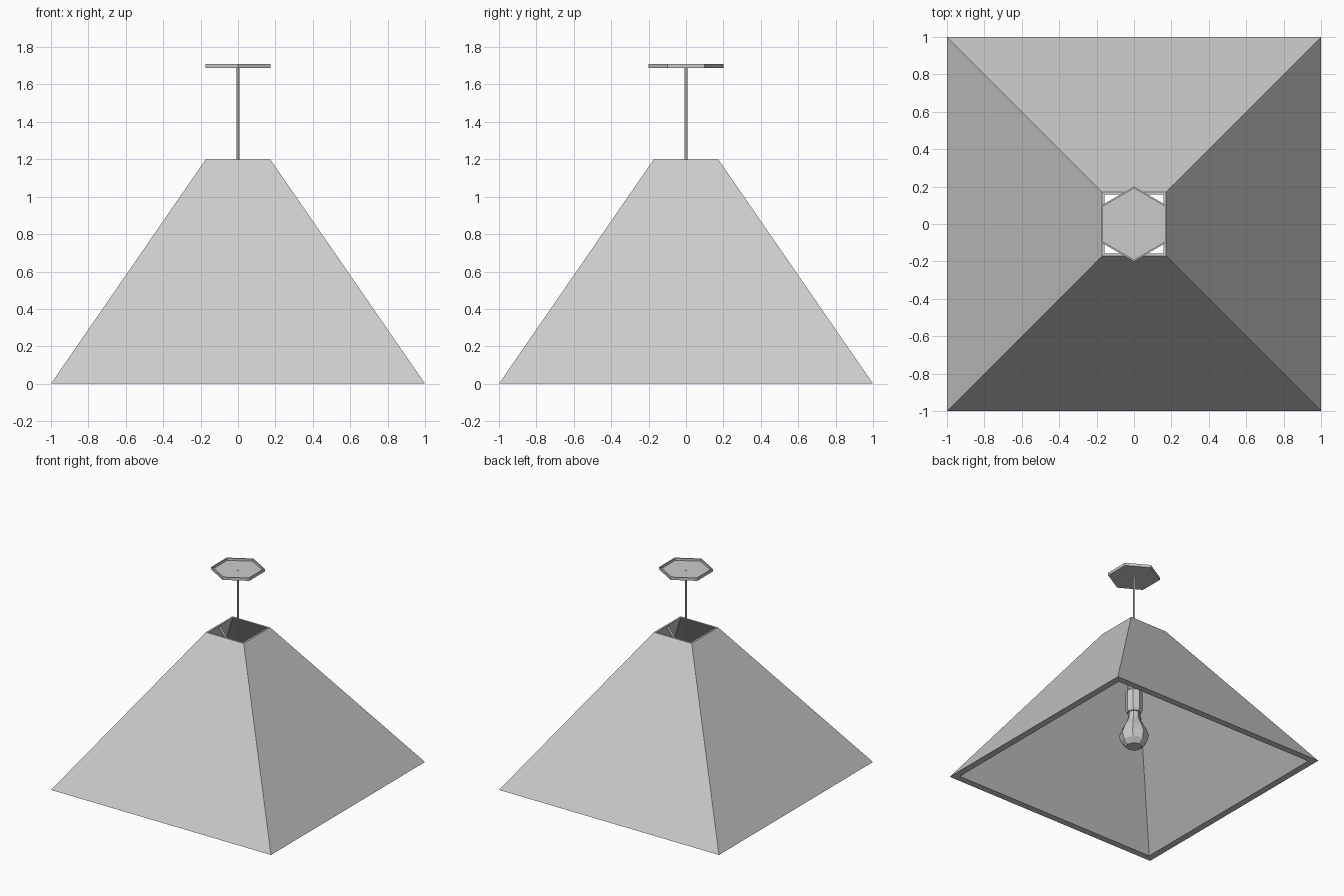
import bpy, math
from mathutils import Vector

if "Cube" in bpy.data.objects:
    bpy.data.objects.remove(bpy.data.objects["Cube"])


def make(name, verts, faces):
    mesh = bpy.data.meshes.new(name)
    mesh.from_pydata(verts, [], faces)
    mesh.update()
    ob = bpy.data.objects.new(name, mesh)
    bpy.context.collection.objects.link(ob)
    return ob


def lathe(name, profile, sides, start=math.pi / 2, closed=False):
    """Spin (radius, z) points; caps both ends unless the profile is a closed loop."""
    verts = [(r * math.cos(start + math.tau * i / sides),
              r * math.sin(start + math.tau * i / sides), z)
             for r, z in profile for i in range(sides)]
    n = len(profile)
    faces = []
    for j in range(n if closed else n - 1):
        a, b = j * sides, (j + 1) % n * sides
        for i in range(sides):
            k = (i + 1) % sides
            faces.append((a + i, a + k, b + k, b + i))
    if not closed:
        faces.append(tuple(reversed(range(sides))))
        faces.append(tuple(range((n - 1) * sides, n * sides)))
    return make(name, verts, faces)


def bar(name, p, q, radius, sides=6):
    p, q = Vector(p), Vector(q)
    d = q - p
    ob = lathe(name, [(radius, 0), (radius, d.length)], sides)
    ob.location = p
    ob.rotation_euler = d.to_track_quat('Z', 'Y').to_euler()
    return ob


# Open square shade with a thick wall
s = math.sqrt(2)
lathe("shade", [(1.0 * s, 0), (0.172 * s, 1.2), (0.157 * s, 1.2), (0.945 * s, 0)],
      4, math.pi / 4, closed=True)

# Ceiling plate: shallow hexagonal cup open at the top
lathe("ceiling_plate", [(0.2, 1.687), (0.2, 1.71), (0.19, 1.71), (0.19, 1.691)], 6)

# Hanging rod
lathe("rod", [(0.009, 0.8), (0.009, 1.693)], 6)

# Two struts carrying the shade
for side, label in ((-1, "left"), (1, "right")):
    bar(label + "_strut", (0, 0, 0.97), (side * 0.168, 0, 1.18), 0.011)

# Socket and bulb
lathe("socket", [(0.055, 0.49), (0.066, 0.51), (0.066, 0.67), (0.05, 0.69), (0.05, 0.82)], 8)
lathe("bulb", [(0.062, 0.195), (0.1, 0.235), (0.115, 0.29), (0.088, 0.36),
               (0.05, 0.43), (0.042, 0.51)], 8)
